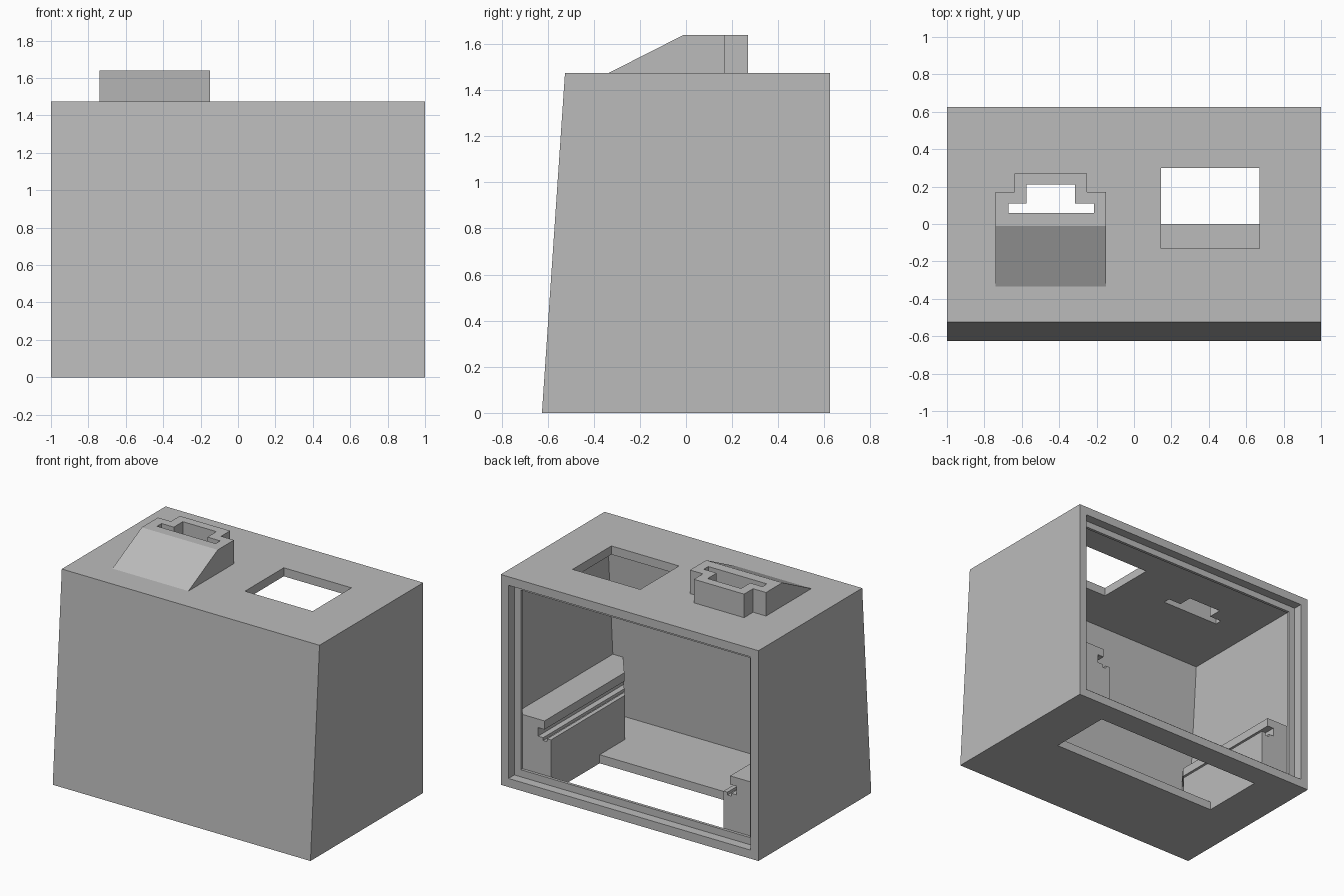
import bpy
import bmesh

cube = bpy.data.objects.get("Cube")
if cube:
    bpy.data.objects.remove(cube, do_unlink=True)

grey = bpy.data.materials.new("light_grey")
grey.use_nodes = True
COLOUR = (0.5, 0.5, 0.5, 1)
grey.diffuse_color = COLOUR
grey.node_tree.nodes["Principled BSDF"].inputs["Base Color"].default_value = COLOUR

W, D, H, T = 1.0, 0.625, 1.475, 0.06   # half width, half depth, height, wall
LEAN = 0.1                             # front wall leans back by this much


def front_y(z):
    return -D + LEAN * z / H


def prism(name, outline, axis, start, end):
    """Extrude a flat outline along the given axis."""
    place = {"X": lambda p, a: (a, p[0], p[1]),
             "Y": lambda p, a: (p[0], a, p[1]),
             "Z": lambda p, a: (p[0], p[1], a)}[axis]
    bm = bmesh.new()
    low = [bm.verts.new(place(p, start)) for p in outline]
    high = [bm.verts.new(place(p, end)) for p in outline]
    bm.faces.new(low)
    bm.faces.new(high[::-1])
    n = len(outline)
    for i in range(n):
        j = (i + 1) % n
        bm.faces.new((low[i], high[i], high[j], low[j]))
    bmesh.ops.recalc_face_normals(bm, faces=bm.faces)
    mesh = bpy.data.meshes.new(name)
    bm.to_mesh(mesh)
    bm.free()
    mesh.materials.append(grey)
    obj = bpy.data.objects.new(name, mesh)
    bpy.context.collection.objects.link(obj)
    return obj


def rect(x0, x1, y0, y1):
    return [(x0, y0), (x1, y0), (x1, y1), (x0, y1)]


def combine(target, tool, operation="DIFFERENCE"):
    """Apply a boolean and remove the tool."""
    mod = target.modifiers.new("combine", "BOOLEAN")
    mod.operation, mod.object, mod.solver = operation, tool, "EXACT"
    bpy.context.view_layer.update()
    graph = bpy.context.evaluated_depsgraph_get()
    mesh = bpy.data.meshes.new_from_object(target.evaluated_get(graph))
    target.modifiers.clear()
    target.data = mesh
    bpy.data.objects.remove(tool, do_unlink=True)


# Housing with a leaning front
housing = prism("housing", [(-D, 0), (D, 0), (D, H), (front_y(H), H)], "X", -W, W)

# Raised socket: ramped block with a narrower step behind it
base = H - 0.03
socket = [(-0.3, base), (-0.335, H), (-0.01, 1.64), (0.17, 1.64), (0.17, base)]
combine(housing, prism("socket", socket, "X", -0.74, -0.15), "UNION")
combine(housing, prism("socket_step", rect(-0.64, -0.25, 0.1, 0.27), "Z", base, 1.64), "UNION")

# Hollow interior
low, top = T, H - T
cavity = [(front_y(low) + T, low), (0.54, low), (0.54, top), (front_y(top) + T, top)]
combine(housing, prism("cavity", cavity, "X", T - W, W - T))

# Rear opening with a thin rib set behind the rim
combine(housing, prism("rib_opening", rect(-0.89, 0.89, 0.11, 1.37), "Y", 0.4, 0.6))
combine(housing, prism("rear_recess", rect(T - W, W - T, low, top), "Y", 0.56, 0.8))

# Openings in the roof, socket and floor
combine(housing, prism("roof_window", rect(0.145, 0.67, -0.13, 0.3), "Z", 1.3, 1.8))
slot = [(-0.67, 0.06), (-0.215, 0.06), (-0.215, 0.11), (-0.315, 0.11),
        (-0.315, 0.21), (-0.575, 0.21), (-0.575, 0.11), (-0.67, 0.11)]
combine(housing, prism("socket_slot", slot, "Z", 1.3, 1.8))
combine(housing, prism("floor_window", rect(-0.67, 0.67, 0, 0.46), "Z", -0.2, 0.2))

# Inner side rails: slotted profile with a grooved ledge, cut off at the front
rail_profile = [(0.95, 0.05), (0.67, 0.05), (0.67, 0.37), (0.7, 0.37), (0.7, 0.35),
                (0.73, 0.35), (0.73, 0.37), (0.77, 0.37), (0.77, 0.43), (0.72, 0.43),
                (0.72, 0.49), (0.95, 0.49)]
chamfer = [(0.62, -0.214), (0.9, -0.583), (0.62, -0.7)]
for name, side in (("left_rail", 1), ("right_rail", -1)):
    rail = prism(name, [(side * x, z) for x, z in rail_profile], "Y", -0.56, 0.54)
    combine(rail, prism("rail_chamfer", [(side * x, y) for x, y in chamfer], "Z", 0, 0.7))
